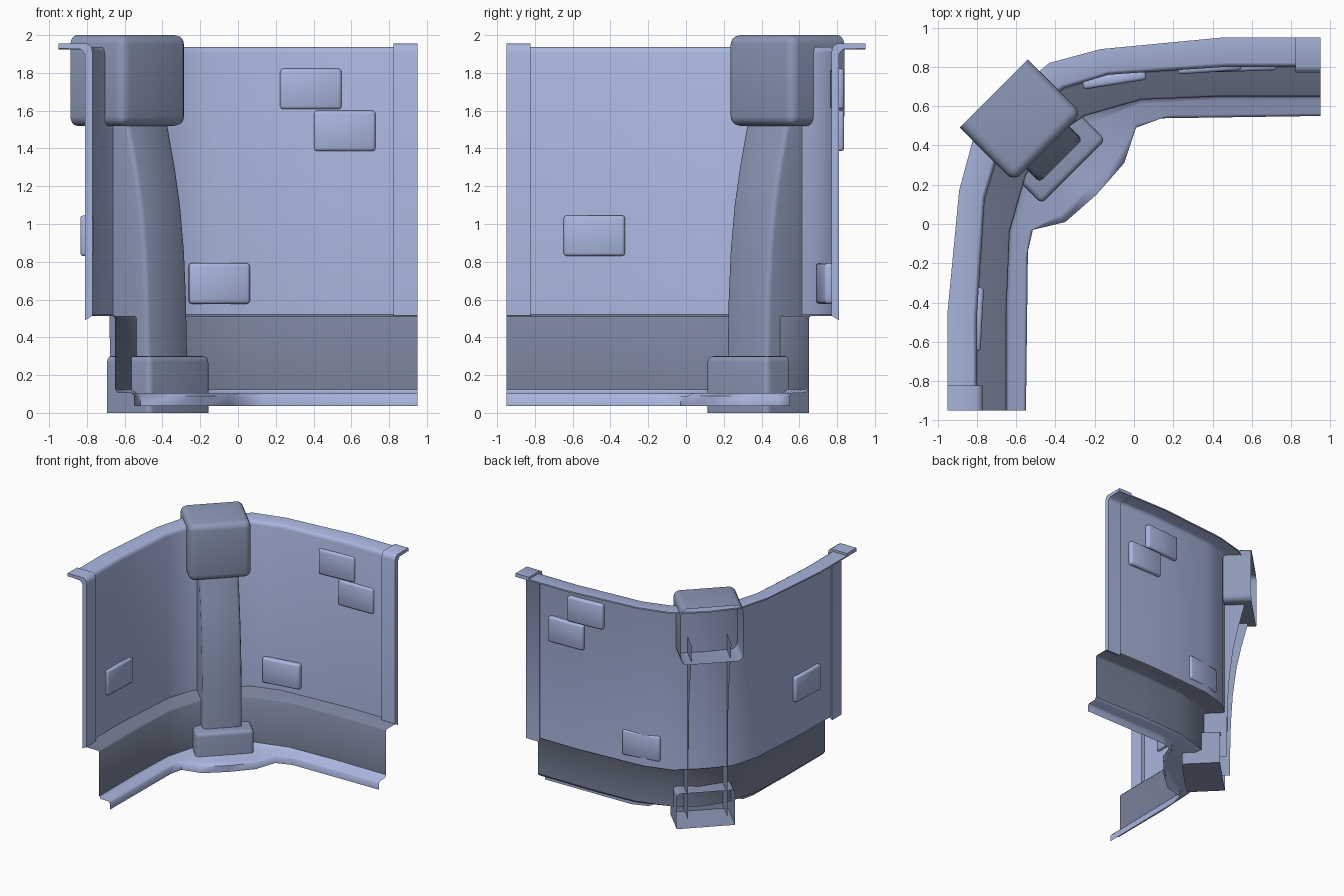
import bpy, bmesh, math
from mathutils import Vector

if "Cube" in bpy.data.objects:
    bpy.data.objects.remove(bpy.data.objects["Cube"])

R2 = math.sqrt(2)


def material(name, rgb):
    m = bpy.data.materials.new(name)
    m.diffuse_color = (*rgb, 1)
    m.use_nodes = True
    m.node_tree.nodes["Principled BSDF"].inputs["Base Color"].default_value = m.diffuse_color
    return m


WALL = material("pale_blue", (.40, .47, .74))
DARK = material("shaded_blue", (.19, .22, .32))
BLOCK = material("slate_blue", (.27, .32, .48))


def diag(u, v, z):
    """Corner frame: u runs across the pillar, v points into the room."""
    return Vector(((u + v) / R2, (u - v) / R2, z))


def flip(p):
    """Mirror across the corner diagonal."""
    return (-p[1], -p[0], *p[2:])


def finish(name, bm, mat, sheet=True, angle=35):
    bmesh.ops.recalc_face_normals(bm, faces=bm.faces)
    if sheet:  # open shells face the room
        s = sum(f.calc_area() * f.normal.dot(Vector((1, -1, 0))) for f in bm.faces)
        if s < 0:
            bmesh.ops.reverse_faces(bm, faces=bm.faces)
    me = bpy.data.meshes.new(name)
    bm.to_mesh(me)
    bm.free()
    me.materials.append(mat)
    ob = bpy.data.objects.new(name, me)
    bpy.context.collection.objects.link(ob)
    bpy.ops.object.select_all(action='DESELECT')
    ob.select_set(True)
    bpy.context.view_layer.objects.active = ob
    bpy.ops.object.shade_smooth_by_angle(angle=math.radians(angle))
    return ob


def grid(name, rows, mat, angle=60):
    bm = bmesh.new()
    vs = [[bm.verts.new(p) for p in r] for r in rows]
    for a, b in zip(vs, vs[1:]):
        for i in range(len(a) - 1):
            bm.faces.new((a[i], a[i + 1], b[i + 1], b[i]))
    return finish(name, bm, mat, angle=angle)


def mirrored(half):
    return half + [flip(p) for p in half[-2::-1]]


def lerp(a, b, t):
    return [(p[0] + (q[0] - p[0]) * t, p[1] + (q[1] - p[1]) * t) for p, q in zip(a, b)]


# Plan curves: top lip, upper wall, lower wall, bulging foot trim
A = mirrored([(.95, .95), (.46, .95), (-.17, .89), (-.43, .82), (-.645, .645)])
B = mirrored([(.95, .80), (.47, .80), (-.13, .76), (-.36, .69), (-.535, .535)])
C = mirrored([(.95, .65), (.45, .65), (.04, .633), (-.25, .55), (-.43, .43)])
D = [(.95, .55), (.14, .538), (.01, .49), (-.05, .31), (-.19, .15),
     (-.35, .01), (-.515, -.03), (-.54, -.14), (-.55, -.95)]

# Curved wall in three joined bands: upper wall with lip, recessed plinth, foot trim
upper = [(A, 1.925), (A, 1.937), (lerp(A, B, .86), 1.937), (lerp(A, B, .95), 1.93),
         (B, 1.905), (B, .52)]
plinth = [(B, .52), (lerp(B, C, .06), .512), (lerp(B, C, .94), .512), (C, .50), (C, .125)]
foot = [(C, .125), (lerp(C, D, .15), .105), (lerp(C, D, .86), .105), (D, .09), (D, .036)]
for name, stack, mat in (("upper_wall", upper, WALL), ("plinth", plinth, DARK),
                         ("foot_trim", foot, WALL)):
    grid(name, [[(x, y, z) for x, y in c] for c, z in stack], mat)

# End strips at both open ends
strip = [(.95, 1.93), (.95, 1.955), (.80, 1.955), (.777, 1.94), (.77, 1.91), (.77, .515),
         (.81, .49), (.81, 1.9), (.83, 1.925)]
for name, m in (("end_strip_right", lambda p: p), ("end_strip_left", flip)):
    bm = bmesh.new()
    a, b = [[bm.verts.new(m((x, y, z))) for y, z in strip] for x in (.822, .95)]
    bm.faces.new(a)
    bm.faces.new(b)
    n = len(strip)
    for i in range(n):
        bm.faces.new((a[i], a[(i + 1) % n], b[(i + 1) % n], b[i]))
    finish(name, bm, WALL, sheet=False, angle=50)

# Bowed pillar, a channel open at the back
UC, H, R = -.035, .155, .025
rows = []
for z, v in [(.1, -.487), (.3, -.488), (.6, -.495), (.85, -.51), (1.1, -.54),
             (1.3, -.58), (1.52, -.635), (1.66, -.67)]:
    half = [(H, v - .28), (H, v - R), (H - R * .3, v - R * .3), (H - R, v)]
    sec = half + [(-u, w) for u, w in reversed(half)]
    rows.append([diag(UC + u, w, z) for u, w in sec])
grid("pillar", rows, BLOCK)


def hood(name, uc, hw, v0, v1, z0, z1, r, round_bottom):
    """Rounded block with an open back."""
    bm = bmesh.new()
    bmesh.ops.create_cube(bm, size=1)
    drop = [f for f in bm.faces if f.normal.y < -.9]
    for v in bm.verts:
        x, y, z = v.co
        v.co = diag(uc + x * 2 * hw, v0 + (y + .5) * (v1 - v0), z0 + (z + .5) * (z1 - z0))
    bmesh.ops.delete(bm, geom=drop, context='FACES')
    edges = [e for e in bm.edges if not e.is_boundary
             and (round_bottom or max(v.co.z for v in e.verts) > z0 + .01)]
    bmesh.ops.bevel(bm, geom=edges, offset=r, segments=4, profile=.5, affect='EDGES')
    return finish(name, bm, BLOCK)


hood("pillar_head", -.035, .245, -.975, -.585, 1.52, 2.0, .05, True)
hood("pillar_base", -.03, .23, -.72, -.405, 0, .3, .03, False)

# Raised bricks straddling the wall
bricks = [(.385, .80, 1.715, 4), (.565, .805, 1.493, 2), (-.10, .737, .685, 9), (-.80, -.485, .938, 87)]
for i, (x, y, z, deg) in enumerate(bricks):
    bm = bmesh.new()
    bmesh.ops.create_cube(bm, size=1)
    bmesh.ops.scale(bm, vec=(.325, .055, .215), verts=bm.verts)
    bmesh.ops.bevel(bm, geom=bm.edges[:], offset=.016, segments=2, profile=.5, affect='EDGES')
    ob = finish(f"wall_brick_{i + 1}", bm, WALL, sheet=False, angle=60)
    ob.location = (x, y, z)
    ob.rotation_euler.z = math.radians(deg)
